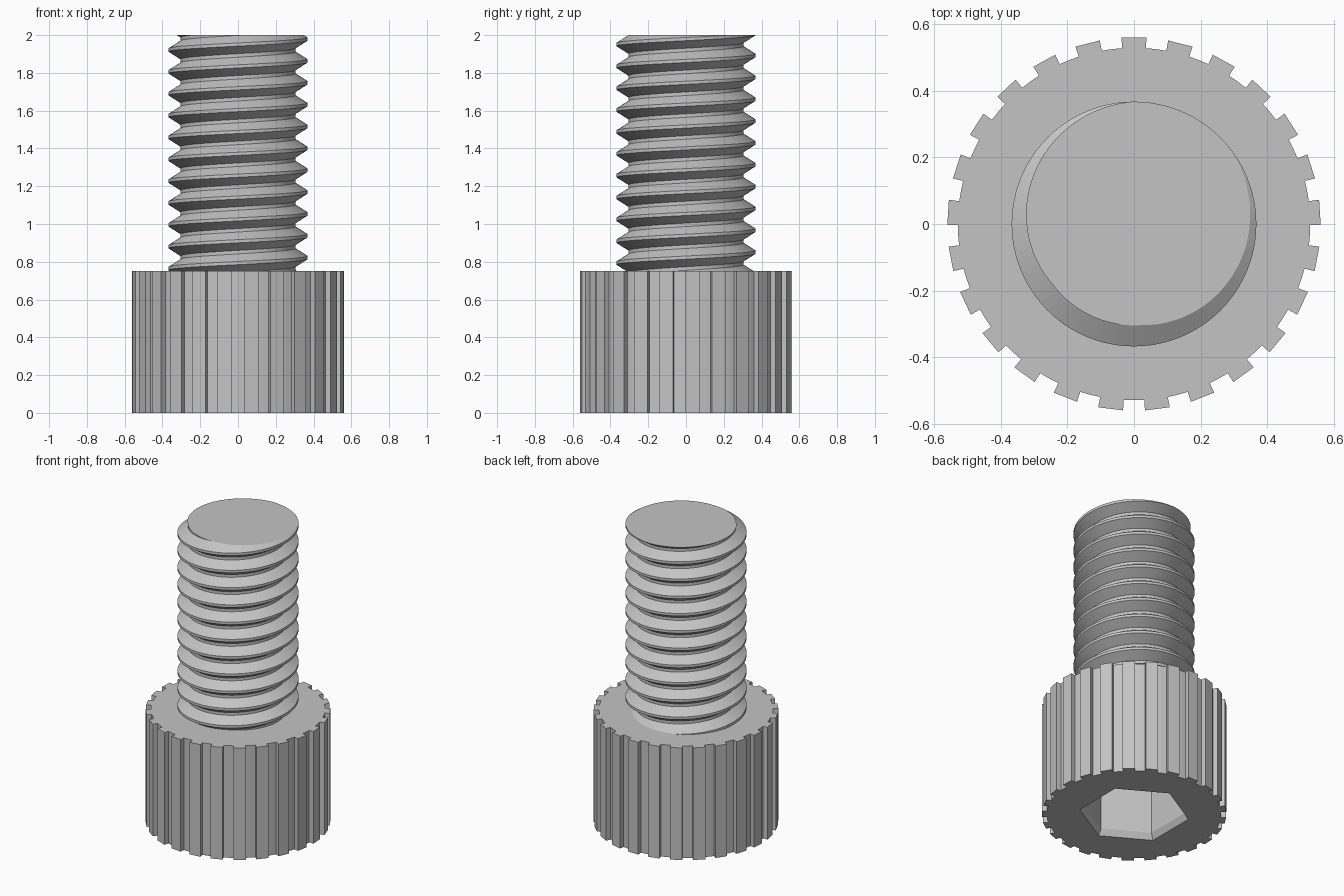
import bpy, bmesh, math
from mathutils import Vector

cube = bpy.data.objects.get("Cube")
if cube:
    bpy.data.objects.remove(cube)

HEIGHT, HEAD_TOP = 2.0, 0.752
TEETH, TOOTH_R, GROOVE_R = 25, 0.5615, 0.53
PITCH, CREST_R, ROOT_R = 0.1157, 0.368, 0.305
SEGMENTS, TURNS = 96, 14

steel = bpy.data.materials.new("grey steel")
steel.use_nodes = True
grey = (0.55, 0.55, 0.55, 1)
steel.diffuse_color = grey
steel.node_tree.nodes["Principled BSDF"].inputs["Base Color"].default_value = grey


def make_object(name, bm):
    bmesh.ops.recalc_face_normals(bm, faces=bm.faces)
    mesh = bpy.data.meshes.new(name)
    bm.to_mesh(mesh)
    bm.free()
    mesh.materials.append(steel)
    obj = bpy.data.objects.new(name, mesh)
    bpy.context.collection.objects.link(obj)
    return obj


def ring(bm, polar, z):
    return [bm.verts.new((r * math.cos(a), r * math.sin(a), z)) for r, a in polar]


def bridge(bm, low, high):
    for i in range(len(low)):
        j = (i + 1) % len(low)
        bm.faces.new((low[i], low[j], high[j], high[i]))


def loop_edges(bm, loop):
    return [bm.edges.get((loop[i - 1], loop[i])) for i in range(len(loop))]


# Knurled head outline: teeth with radial sides and grooves between
step = math.tau / TEETH
half = math.radians(3.85)
outline = []
for k in range(TEETH):
    a = math.pi / 2 + k * step
    outline += [(GROOVE_R, a - half), (TOOTH_R, a - half), (TOOTH_R, a + half),
                (GROOVE_R, a + half), (GROOVE_R, a + step / 2)]

bm = bmesh.new()
bottom, top = ring(bm, outline, 0), ring(bm, outline, HEAD_TOP)
bridge(bm, bottom, top)
bm.faces.new(top)


# Hex socket with a chamfered mouth, sunk into the underside
def hexagon(r):
    return [(r, math.radians(30 + 60 * k)) for k in range(6)]


mouth, throat, floor = (ring(bm, hexagon(r), z)
                        for r, z in ((0.335, 0), (0.31, 0.04), (0.31, 0.42)))
bridge(bm, mouth, throat)
bridge(bm, throat, floor)
bm.faces.new(floor)
bmesh.ops.triangle_fill(bm, use_beauty=True, normal=Vector((0, 0, -1)),
                        edges=loop_edges(bm, bottom) + loop_edges(bm, mouth))
make_object("knurled_head", bm)

# Threaded shaft: one pitch of profile swept up a right-handed helix
crest_half, flank = 0.0085, 0.04
profile = [(CREST_R, -crest_half), (CREST_R, crest_half),
           (ROOT_R, crest_half + flank), (ROOT_R, PITCH - crest_half - flank),
           (CREST_R, PITCH - crest_half)]
start_z = HEIGHT + 0.008 - (TURNS - 1) * PITCH
bm = bmesh.new()
columns = []
for s in range(SEGMENTS * TURNS + 1):
    a = math.pi / 2 + math.tau * s / SEGMENTS
    z = start_z + PITCH * s / SEGMENTS
    columns.append([bm.verts.new((r * math.cos(a), r * math.sin(a), z + dz))
                    for r, dz in profile])
for left, right in zip(columns, columns[1:]):
    for i in range(len(profile) - 1):
        bm.faces.new((left[i], right[i], right[i + 1], left[i + 1]))
bmesh.ops.remove_doubles(bm, verts=bm.verts, dist=0.0002)

# Trim both ends flat and cap them
for z, up in ((HEIGHT, 1), (HEAD_TOP - 0.1, -1)):
    bmesh.ops.bisect_plane(bm, geom=bm.verts[:] + bm.edges[:] + bm.faces[:], dist=1e-6,
                           plane_co=(0, 0, z), plane_no=(0, 0, up), clear_outer=True)
    bmesh.ops.holes_fill(bm, edges=[e for e in bm.edges if e.is_boundary
                                    and all(abs(v.co.z - z) < 1e-4 for v in e.verts)])
shaft = make_object("threaded_shaft", bm)
bpy.ops.object.select_all(action='DESELECT')
shaft.select_set(True)
bpy.context.view_layer.objects.active = shaft
bpy.ops.object.shade_smooth_by_angle(angle=math.radians(25))
